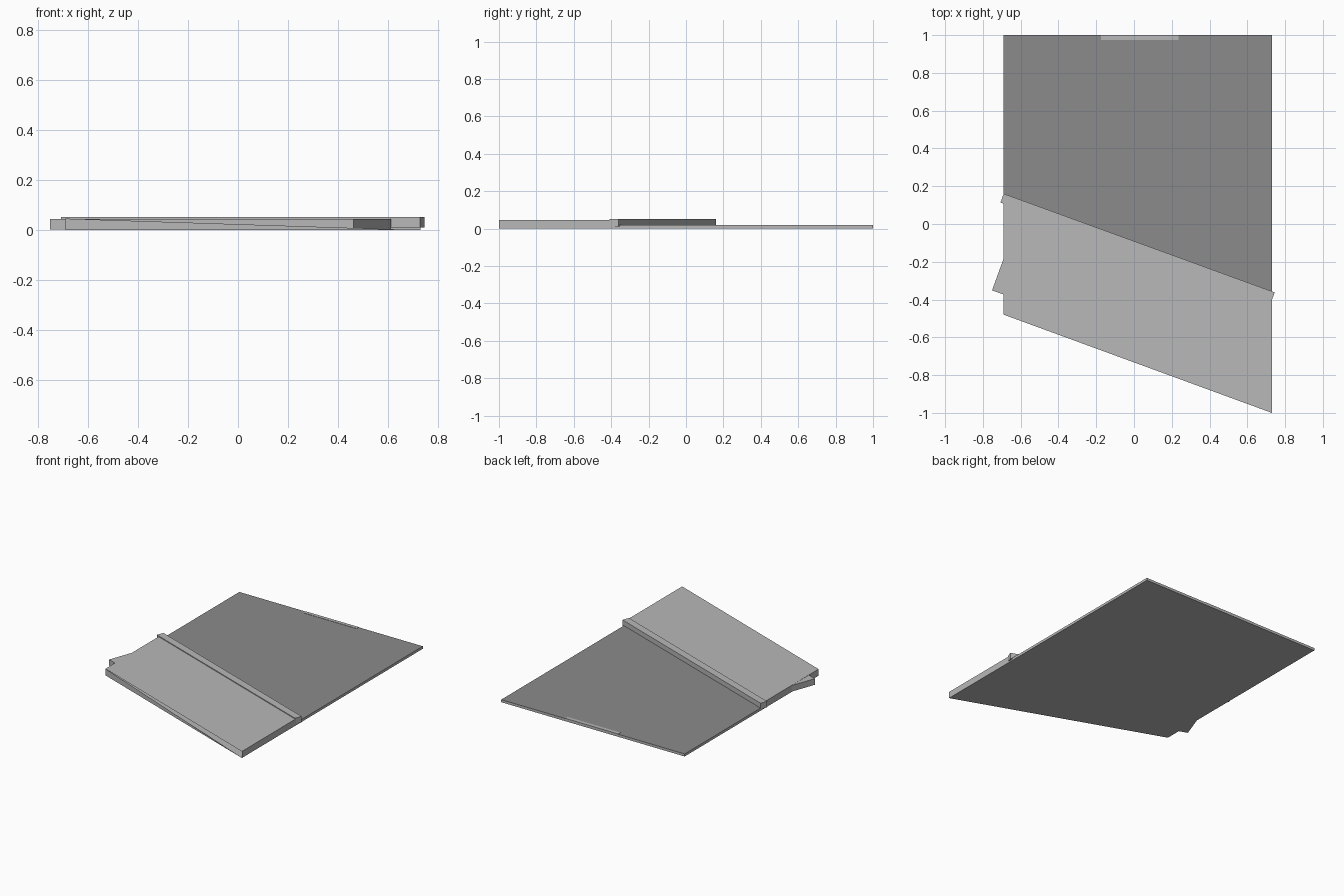
import bpy, bmesh, math
from mathutils import Matrix

cube = bpy.data.objects.get("Cube")
if cube:
    bpy.data.objects.remove(cube, do_unlink=True)


def material(name, value):
    mat = bpy.data.materials.new(name)
    mat.use_nodes = True
    colour = (value, value, value, 1)
    mat.diffuse_color = colour
    mat.node_tree.nodes["Principled BSDF"].inputs["Base Color"].default_value = colour
    return mat


light = material("light grey", 0.48)
dark = material("dark grey", 0.26)


def finish(name, bm, mats):
    mesh = bpy.data.meshes.new(name)
    bm.to_mesh(mesh)
    bm.free()
    for mat in mats:
        mesh.materials.append(mat)
    obj = bpy.data.objects.new(name, mesh)
    bpy.context.collection.objects.link(obj)
    return obj


def box(name, centre, size, angle=0):
    bm = bmesh.new()
    bmesh.ops.create_cube(bm, size=1)
    bm.transform(Matrix.Translation(centre) @ Matrix.Rotation(angle, 4, "Z")
                 @ Matrix.Diagonal((*size, 1)))
    return finish(name, bm, [light])


LEFT, RIGHT = -0.69, 0.73
LOW, HIGH = 0.018, 0.046
SLANT = math.radians(-20)

# Stepped slab: one side profile per end, running front to back
bm = bmesh.new()
ends = []
for x, front, step in ((LEFT, -0.48, 0.13), (RIGHT, -1.0, -0.385)):
    profile = [(front, 0), (front, HIGH), (step, HIGH), (step, LOW), (1, LOW), (1, 0)]
    ends.append([bm.verts.new((x, y, z)) for y, z in profile])
a, b = ends
bm.faces.new(a[::-1])
bm.faces.new(b)
for i in range(1, 6):
    j = (i + 1) % 6
    face = bm.faces.new((a[i], a[j], b[j], b[i]))
    # The lower deck is darker than the rest
    face.material_index = 1 if i == 3 else 0
# Front is closed only below its diagonal
bm.faces.new((a[0], a[1], b[0]))
bmesh.ops.recalc_face_normals(bm, faces=bm.faces)
finish("stepped_slab", bm, [light, dark])

# Slanted block inside the raised part, its corner poking out at the side
box("slanted_block", (-0.07, -0.365, 0.0235), (1.29, 0.44, 0.043), SLANT)

# Raised strip along the step
box("step_strip", (0.019, -0.124, 0.031), (1.527, 0.05, 0.042), SLANT)

# Thin pale plate on the back edge
box("back_edge_plate", (0.03, 0.9875, 0.0165), (0.41, 0.025, 0.007))
